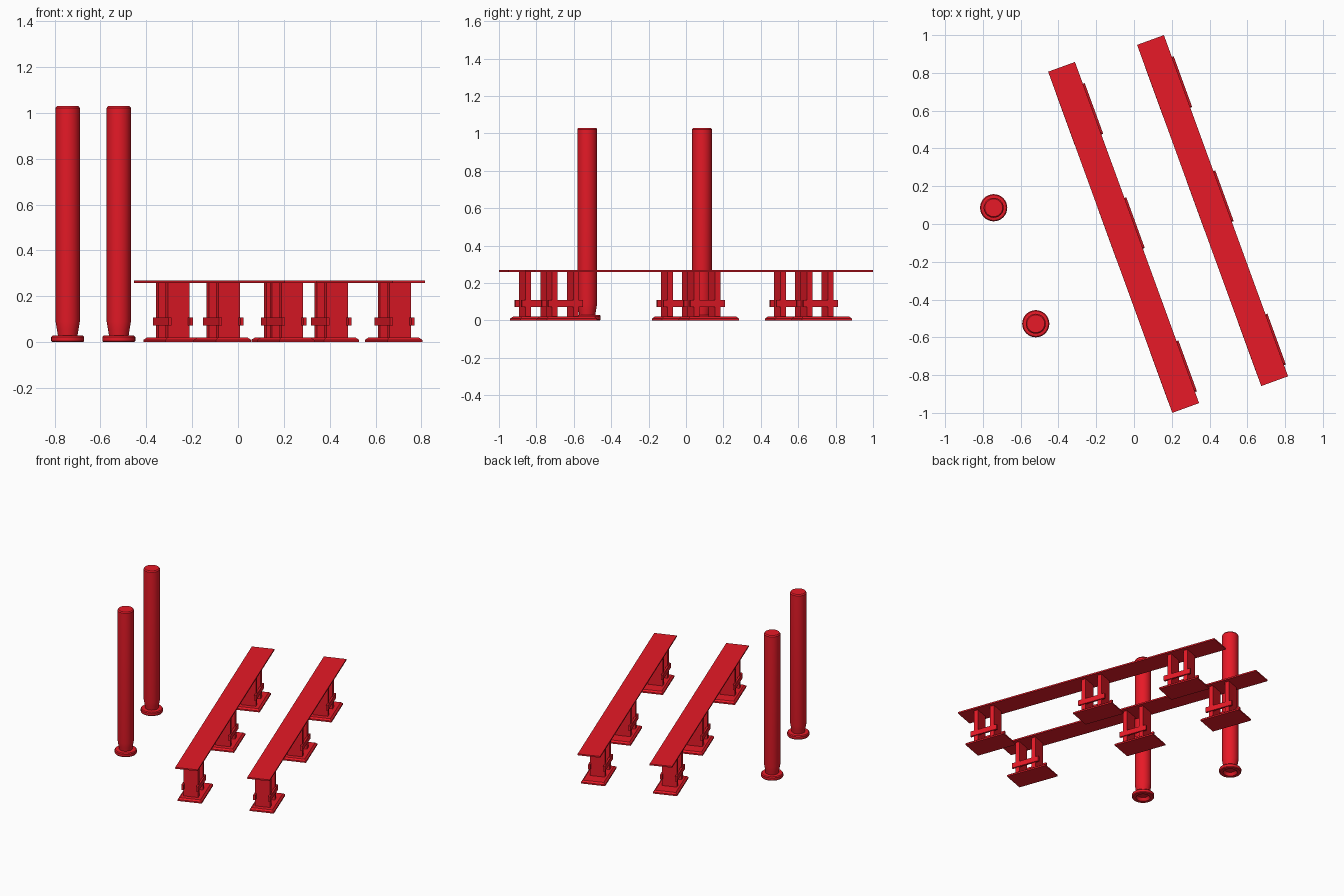
import bpy, bmesh, math
from mathutils import Matrix, Vector

if "Cube" in bpy.data.objects:
    bpy.data.objects.remove(bpy.data.objects["Cube"])

red = bpy.data.materials.new("red_paint")
red.diffuse_color = (0.8, 0.01, 0.02, 1)
red.use_nodes = True
red.node_tree.nodes["Principled BSDF"].inputs["Base Color"].default_value = red.diffuse_color


def finish(bm, name, matrix):
    bmesh.ops.recalc_face_normals(bm, faces=bm.faces)
    me = bpy.data.meshes.new(name)
    bm.to_mesh(me)
    bm.free()
    me.materials.append(red)
    ob = bpy.data.objects.new(name, me)
    ob.matrix_world = matrix
    bpy.context.collection.objects.link(ob)
    return ob


def box(name, size, centre, matrix, taper=0.0):
    """Box in the bench frame; taper pulls the upper edge inwards."""
    bm = bmesh.new()
    bmesh.ops.create_cube(bm, size=1)
    top = [f for f in bm.faces if f.normal.z > 0.5]
    for v in bm.verts:
        v.co = Vector(v.co[i] * size[i] + centre[i] for i in range(3))
    if taper:
        bmesh.ops.translate(bm, verts=top[0].verts, vec=(0, 0, -size[2] * 0.5))
        r = bmesh.ops.extrude_face_region(bm, geom=top)
        bmesh.ops.delete(bm, geom=top, context='FACES_ONLY')
        for v in [g for g in r["geom"] if isinstance(g, bmesh.types.BMVert)]:
            v.co.z += size[2] * 0.5
            for i in range(2):
                v.co[i] -= math.copysign(taper, v.co[i] - centre[i])
    return finish(bm, name, matrix)


def lathe(name, profile, matrix, steps=32):
    bm = bmesh.new()
    vs = [bm.verts.new((r, 0, z)) for r, z in profile]
    es = [bm.edges.new(p) for p in zip(vs, vs[1:])]
    bmesh.ops.spin(bm, geom=vs + es, cent=(0, 0, 0), axis=(0, 0, 1),
                   angle=math.tau, steps=steps)
    bmesh.ops.remove_doubles(bm, verts=bm.verts, dist=1e-5)
    ob = finish(bm, name, matrix)
    bpy.ops.object.select_all(action='DESELECT')
    bpy.context.view_layer.objects.active = ob
    ob.select_set(True)
    bpy.ops.object.shade_smooth_by_angle(angle=math.radians(30))


# Two benches: local y runs along the plank, local x across it
for label, pos in (("left", (-0.055, -0.071, 0)), ("right", (0.416, 0.071, 0))):
    m = Matrix.Translation(pos) @ Matrix.Rotation(math.radians(20), 4, 'Z')
    box(f"{label}_bench_plank", (0.151, 1.922, 0.01), (0, 0, 0.264), m)
    for i, y in enumerate((-0.755, 0.052, 0.695), 1):
        tag = f"{label}_bench_{i}"
        # Foot plate with chamfered upper edge
        box(f"{tag}_foot", (0.162, 0.286, 0.02), (0.005, y, 0.01), m, 0.012)
        c = y - 0.025
        for s, side in ((-1, "a"), (1, "b")):
            # Pair of flat legs and the rails clamped on both sides
            box(f"{tag}_leg_{side}", (0.1, 0.03, 0.242), (0, c + s * 0.06, 0.139), m)
            box(f"{tag}_rail_{side}", (0.014, 0.198, 0.036), (s * 0.05, c, 0.09), m)

# Two round posts with a flanged, hollow foot
post = [(0, 0.02), (0.034, 0.02), (0.046, 0.0), (0.068, 0.0), (0.072, 0.005),
        (0.072, 0.022), (0.067, 0.028), (0.043, 0.03), (0.047, 0.055),
        (0.053, 0.09), (0.053, 1.022), (0.047, 1.03), (0, 1.03)]
for name, pos in (("back_post", (-0.743, 0.086, 0)), ("front_post", (-0.52, -0.528, 0))):
    lathe(name, post, Matrix.Translation(pos))
